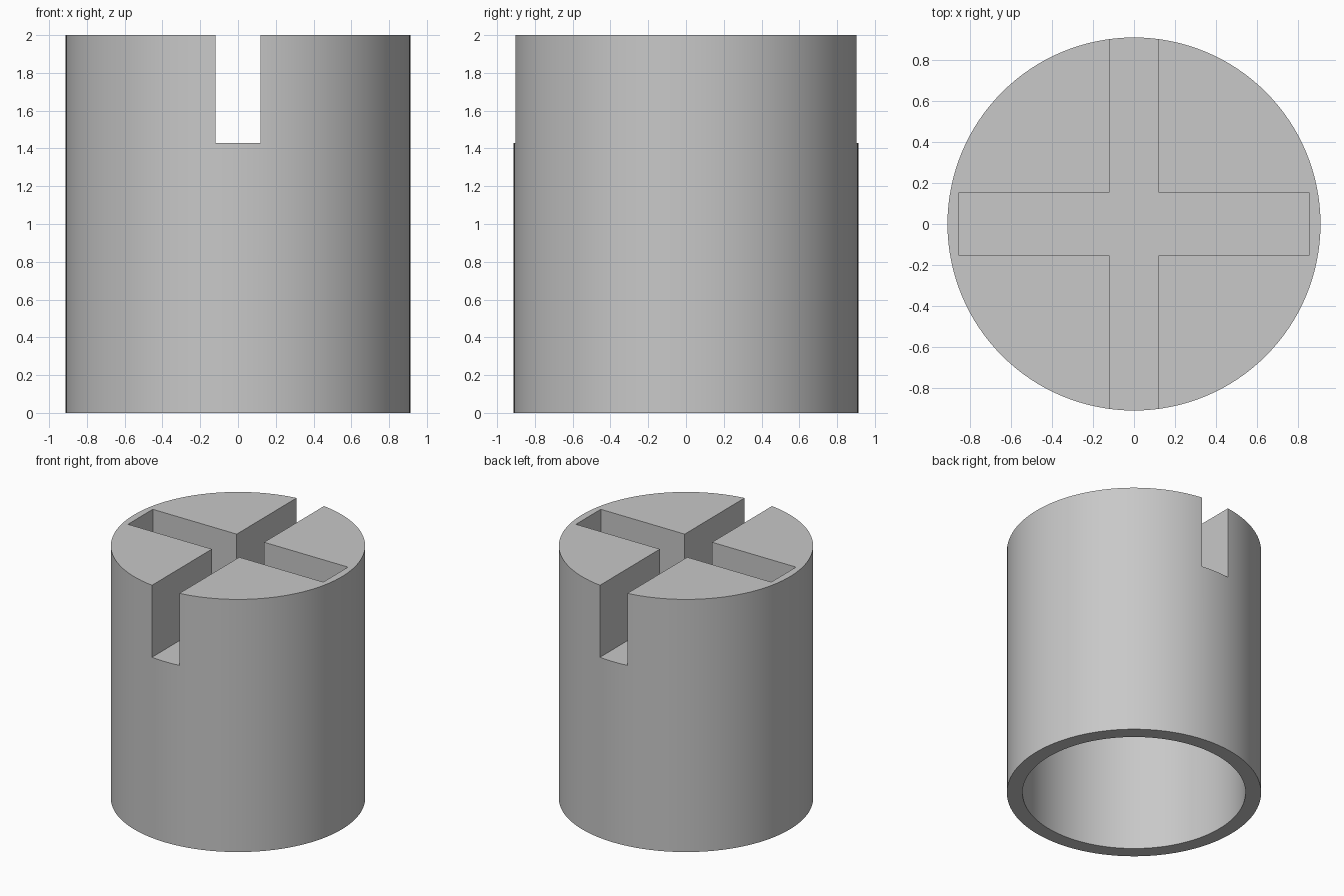
import bpy
import math

cube = bpy.data.objects.get("Cube")
if cube:
    bpy.data.objects.remove(cube, do_unlink=True)

RADIUS, HEIGHT = 0.912, 2.0
BORE_RADIUS, BORE_TOP = 0.80, 1.29
SLOT_FLOOR = 1.43

grey = bpy.data.materials.new("plain_grey")
grey.use_nodes = True
colour = (0.58, 0.58, 0.58, 1)
grey.diffuse_color = colour
grey.node_tree.nodes["Principled BSDF"].inputs["Base Color"].default_value = colour


def cylinder(name, radius, bottom, top):
    bpy.ops.mesh.primitive_cylinder_add(
        vertices=128, radius=radius, depth=top - bottom,
        location=(0, 0, (bottom + top) / 2))
    obj = bpy.context.object
    obj.name = name
    obj.data.materials.append(grey)
    return obj


def slot(name, width, length):
    top = HEIGHT + 0.2
    bpy.ops.mesh.primitive_cube_add(size=1, location=(0, 0, (SLOT_FLOOR + top) / 2))
    obj = bpy.context.object
    obj.name = name
    obj.scale = (width, length, top - SLOT_FLOOR)
    bpy.ops.object.transform_apply(location=False, rotation=False, scale=True)
    obj.data.materials.append(grey)
    return obj


# Round body, hollow from below
body = cylinder("slotted_cap", RADIUS, 0, HEIGHT)
cutters = [
    cylinder("bore_cutter", BORE_RADIUS, -0.2, BORE_TOP),
    slot("through_slot_cutter", 0.24, 2.4),
    slot("closed_slot_cutter", 1.71, 0.31),
]

# Cut the bore and the crossed slots
bpy.ops.object.select_all(action="DESELECT")
body.select_set(True)
bpy.context.view_layer.objects.active = body
for cutter in cutters:
    mod = body.modifiers.new(cutter.name, "BOOLEAN")
    mod.operation = "DIFFERENCE"
    mod.solver = "EXACT"
    mod.object = cutter
    bpy.ops.object.modifier_apply(modifier=mod.name)
for cutter in cutters:
    bpy.data.objects.remove(cutter, do_unlink=True)

# Smooth round walls with crisp rims
bpy.ops.object.shade_smooth_by_angle(angle=math.radians(30))
